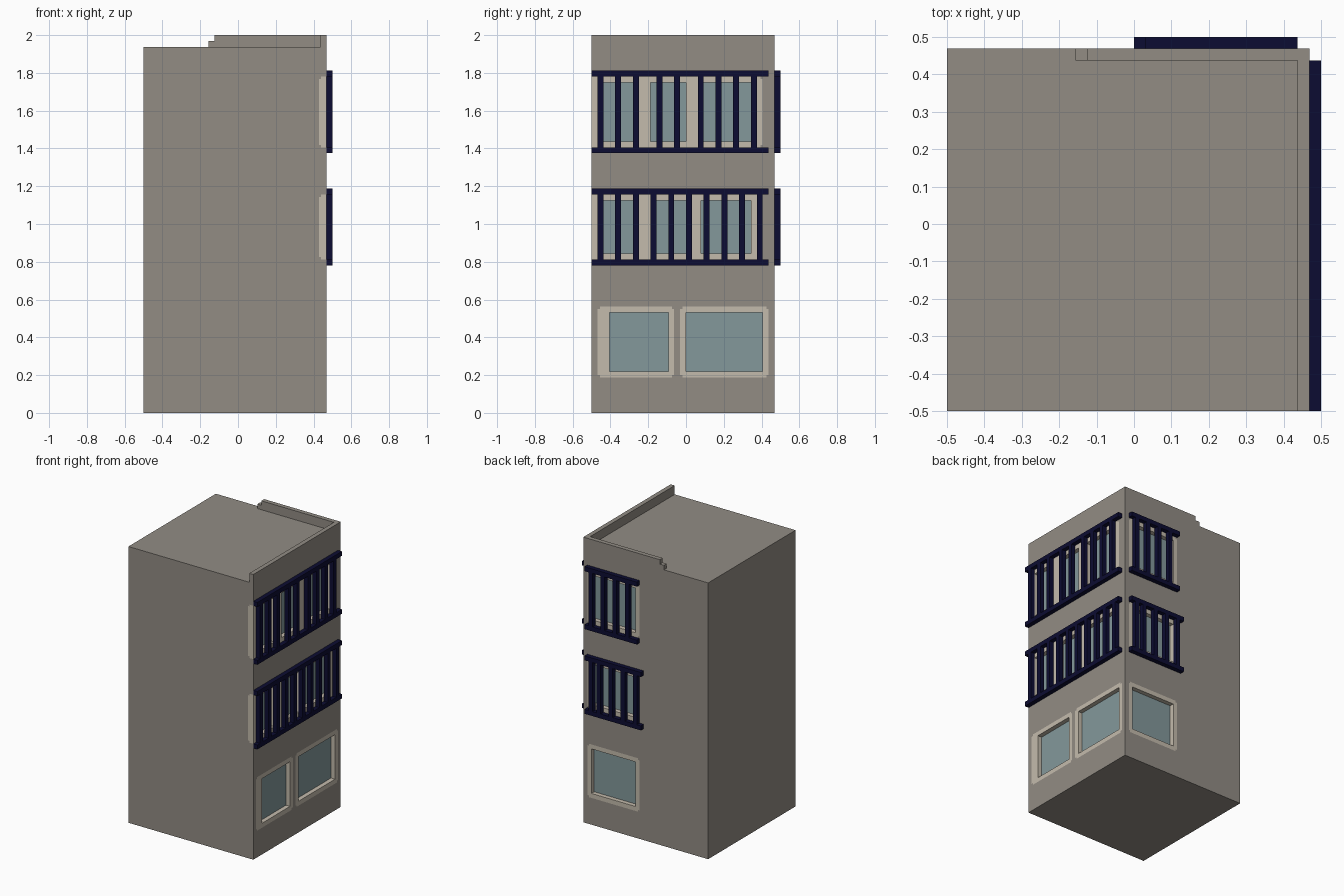
import bpy, bmesh
from mathutils import Vector

if "Cube" in bpy.data.objects:
    bpy.data.objects.remove(bpy.data.objects["Cube"])

U = 1 / 32  # the building sits on a grid of 32 x 32 x 64 units


def material(name, rgb):
    m = bpy.data.materials.new(name)
    m.diffuse_color = (*rgb, 1)
    m.use_nodes = True
    m.node_tree.nodes["Principled BSDF"].inputs["Base Color"].default_value = m.diffuse_color
    return m


WALL = material("warm grey wall", (0.287, 0.262, 0.231))
FRAME = material("beige frame", (0.552, 0.497, 0.413))
GLASS = material("blue grey glass", (0.227, 0.314, 0.328))
NAVY = material("navy railing", (0.0037, 0.0037, 0.032))


def place(p):
    return Vector(((p[0] - 16) * U, (p[1] - 16) * U, p[2] * U))


def quad(bm, pts, normal, mat=0):
    f = bm.faces.new([bm.verts.new(place(p)) for p in pts])
    f.normal_update()
    if f.normal.dot(Vector(normal)) < 0:
        f.normal_flip()
    f.material_index = mat


def box(bm, a, b):
    lo, hi = place(a), place(b)
    r = bmesh.ops.create_cube(bm, size=1)
    for v in r["verts"]:
        v.co = Vector([(lo[i] + hi[i]) / 2 + v.co[i] * (hi[i] - lo[i]) for i in range(3)])


def finish(bm, name, mats):
    me = bpy.data.meshes.new(name)
    bm.to_mesh(me)
    bm.free()
    for m in mats:
        me.materials.append(m)
    ob = bpy.data.objects.new(name, me)
    bpy.context.collection.objects.link(ob)
    return ob


def facade(name, to3d, frames, panes):
    """Flat wall with painted frames and glass set one unit back."""
    n = 0.4  # notched frame corners
    soft = []
    for a, b, c, d in frames:
        soft += [(a + n, b - n, c, d), (a, b, c + n, d - n)]
    rects = soft + panes
    us = sorted({0, 31} | {u for r in rects for u in r[:2] if 0 < u < 31})
    vs = sorted({0, 62} | {v for r in rects for v in r[2:]})

    def kind(u, v):
        inside = lambda rs: any(a < u < b and c < v < d for a, b, c, d in rs)
        return 2 if inside(panes) else 1 if inside(soft) else 0

    def axis(u, v, d):
        return Vector(to3d(u, v, d)) - Vector(to3d(0, 0, 0))

    bm = bmesh.new()
    cell = {}
    for i in range(len(us) - 1):
        for j in range(len(vs) - 1):
            a, b, c, d = us[i], us[i + 1], vs[j], vs[j + 1]
            k = cell[i, j] = kind((a + b) / 2, (c + d) / 2)
            z = 1 if k == 2 else 0
            quad(bm, [to3d(*p, z) for p in ((a, c), (b, c), (b, d), (a, d))], axis(0, 0, -1), k)
    # window reveals
    for (i, j), k in cell.items():
        if k != 2:
            continue
        a, b, c, d = us[i], us[i + 1], vs[j], vs[j + 1]
        for di, dj, p, q in ((-1, 0, (a, c), (a, d)), (1, 0, (b, c), (b, d)),
                             (0, -1, (a, c), (b, c)), (0, 1, (a, d), (b, d))):
            if cell.get((i + di, j + dj)) != 2:
                quad(bm, [to3d(*p, 0), to3d(*q, 0), to3d(*q, 1), to3d(*p, 1)], axis(-di, -dj, 0), 1)
    return finish(bm, name, [WALL, FRAME, GLASS])


# storeys: (frame bottom, frame top)
GROUND, MIDDLE, UPPER = (6, 18), (26, 37), (45, 57)


def panes(storey, spans):
    return [(a, b, storey[0] + 1, storey[1] - 1) for a, b in spans]


# walls
SIDE = [(2, 7.5), (10, 16), (18.5, 27)]
facade("right_wall", lambda u, v, d: (31 - d, u, v),
       [(1, 14, *GROUND), (15, 30, *GROUND), (-1, 29, *MIDDLE), (-1, 29, *UPPER)],
       panes(GROUND, [(3, 13), (16, 29)]) + panes(MIDDLE, SIDE) + panes(UPPER, SIDE))
facade("back_wall", lambda u, v, d: (u, 31 - d, v),
       [(17, 30, *s) for s in (GROUND, MIDDLE, UPPER)],
       [p for s in (GROUND, MIDDLE, UPPER) for p in panes(s, [(18, 29)])])
facade("front_wall", lambda u, v, d: (u, d, v), [(29.7, 32, *MIDDLE), (29.7, 32, *UPPER)], [])
facade("left_wall", lambda u, v, d: (d, u, v), [], [])

# roof and base
bm = bmesh.new()
for z, nz in ((62, 1), (0, -1)):
    quad(bm, [(0, 0, z), (31, 0, z), (31, 31, z), (0, 31, z)], (0, 0, nz))
finish(bm, "roof_and_base", [WALL])

# parapet with a stepped end
bm = bmesh.new()
box(bm, (30, 0, 62), (31, 31, 64))
box(bm, (12, 30, 62), (30, 31, 64))
box(bm, (11, 30, 62), (12, 31, 63))
finish(bm, "parapet", [WALL])


def railing(name, storey, start, posts, back):
    """Two rails and upright posts, one unit thick, on the right or back wall."""
    lo, hi = storey[0] - 1, storey[1] + 1
    bm = bmesh.new()
    parts = [(start, 30, lo, lo + 1), (start, 30, hi - 1, hi)]
    parts += [(p, p + 1, lo + 1, hi - 1) for p in posts]
    for a, b, c, d in parts:
        if back:
            box(bm, (a, 31, c), (b, 32, d))
        else:
            box(bm, (31, a, c), (32, b, d))
    finish(bm, name, [NAVY])


# railings
railing("right_upper_railing", UPPER, 0, (1, 4, 7, 11, 14, 18, 21, 24, 27), False)
railing("right_middle_railing", MIDDLE, 0, range(1, 30, 3), False)
railing("back_upper_railing", UPPER, 17, (19, 22, 25, 28), True)
railing("back_middle_railing", MIDDLE, 16, (17, 20, 23, 26, 28), True)
